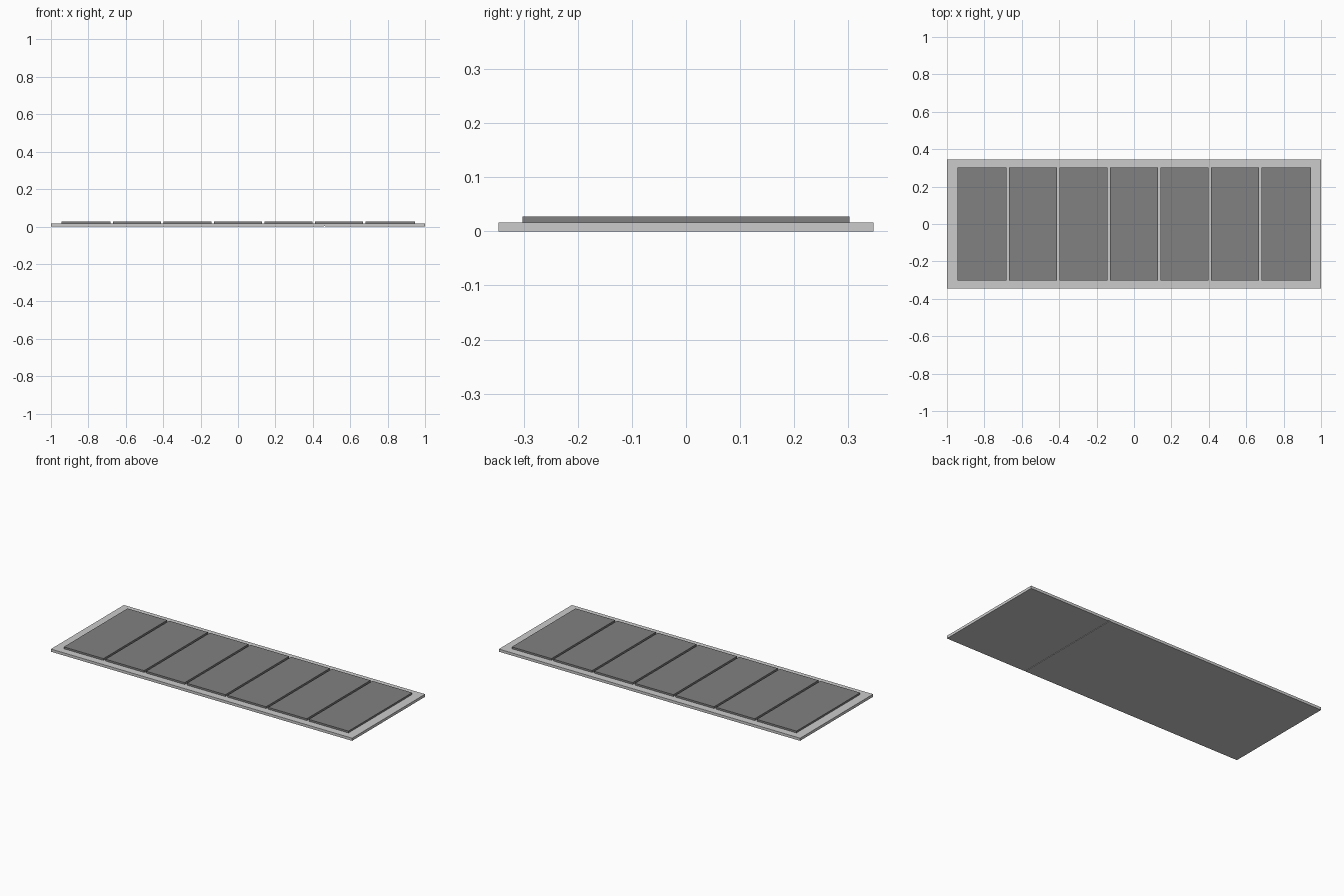
import bpy, bmesh

if "Cube" in bpy.data.objects:
    bpy.data.objects.remove(bpy.data.objects["Cube"])

BASE_X, BASE_Y, BASE_Z = 1.0, 0.346, 0.016   # half length, half width, thickness
TOP_Z = 0.027
PANELS, PITCH, GAP = 7, 0.27, 0.014


def prism_obj(name, profile, half_y):
    """Extrude an x-z outline along y, centred on y = 0."""
    bm = bmesh.new()
    face = bm.faces.new([bm.verts.new((x, -half_y, z)) for x, z in profile])
    ext = bmesh.ops.extrude_face_region(bm, geom=[face])
    verts = [v for v in ext["geom"] if isinstance(v, bmesh.types.BMVert)]
    bmesh.ops.translate(bm, verts=verts, vec=(0, 2 * half_y, 0))
    bmesh.ops.recalc_face_normals(bm, faces=bm.faces)
    mesh = bpy.data.meshes.new(name)
    bm.to_mesh(mesh)
    bm.free()
    obj = bpy.data.objects.new(name, mesh)
    bpy.context.collection.objects.link(obj)
    return obj


dark = bpy.data.materials.new("dark_grey")
dark.diffuse_color = (0.22, 0.22, 0.22, 1)
dark.use_nodes = True
dark.node_tree.nodes["Principled BSDF"].inputs["Base Color"].default_value = dark.diffuse_color

# Base plate with a hairline groove across its underside
g, w, d = 0.462, 0.003, 0.003
prism_obj("base_plate", [
    (-BASE_X, 0), (g - w, 0), (g - w, d), (g + w, d), (g + w, 0),
    (BASE_X, 0), (BASE_X, BASE_Z), (-BASE_X, BASE_Z)], BASE_Y)

# Row of raised panels with narrow gaps between them
for i in range(PANELS):
    cx = (i - (PANELS - 1) / 2) * PITCH
    # the outermost panels run out to the full row length
    x0 = cx - PITCH / 2 + (GAP / 2 if i > 0 else 0)
    x1 = cx + PITCH / 2 - (GAP / 2 if i < PANELS - 1 else 0)
    panel = prism_obj(f"panel_{i + 1}", [
        (x0, BASE_Z), (x1, BASE_Z), (x1, TOP_Z), (x0, TOP_Z)], 0.302)
    panel.data.materials.append(dark)
